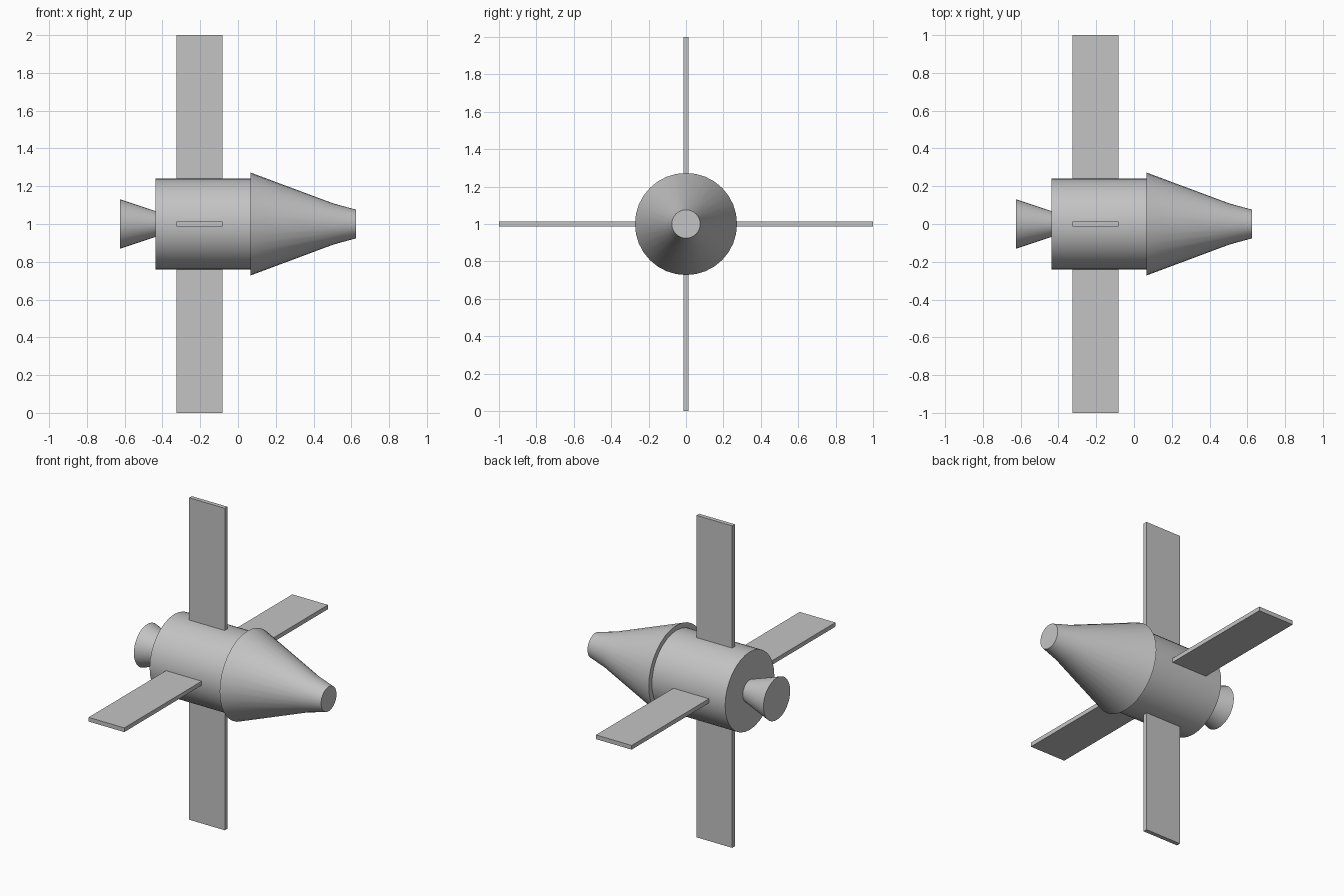
import bpy
import bmesh
import math
from mathutils import Matrix, Vector

cube = bpy.data.objects.get("Cube")
if cube:
    bpy.data.objects.remove(cube, do_unlink=True)

SIDES = 32
AXIS_Z = 1.0

grey = bpy.data.materials.new("light grey")
grey.use_nodes = True
colour = (0.55, 0.55, 0.55, 1)
grey.diffuse_color = colour
grey.node_tree.nodes["Principled BSDF"].inputs["Base Color"].default_value = colour


def finish(name, bm, smooth):
    bmesh.ops.recalc_face_normals(bm, faces=bm.faces[:])
    mesh = bpy.data.meshes.new(name)
    bm.to_mesh(mesh)
    bm.free()
    mesh.materials.append(grey)
    obj = bpy.data.objects.new(name, mesh)
    bpy.context.collection.objects.link(obj)
    obj.location.z = AXIS_Z
    if smooth:
        bpy.ops.object.select_all(action="DESELECT")
        obj.select_set(True)
        bpy.context.view_layer.objects.active = obj
        bpy.ops.object.shade_smooth_by_angle(angle=math.radians(30))
    return obj


def turned(name, profile):
    """Closed solid of revolution along x from (x, radius) points."""
    bm = bmesh.new()
    rings = []
    for x, r in profile:
        angles = [math.tau * i / SIDES for i in range(SIDES)]
        rings.append([bm.verts.new((x, r * math.cos(a), r * math.sin(a))) for a in angles])
    for a, b in zip(rings, rings[1:]):
        for i in range(SIDES):
            j = (i + 1) % SIDES
            bm.faces.new((a[i], a[j], b[j], b[i]))
    bm.faces.new(rings[0])
    bm.faces.new(rings[-1])
    return finish(name, bm, True)


def panel(name, angle):
    """Thin solar panel reaching outwards from inside the body."""
    inner, outer = 0.2, 1.0
    bm = bmesh.new()
    bmesh.ops.create_cube(bm, size=1)
    bmesh.ops.scale(bm, vec=Vector((0.245, outer - inner, 0.026)), verts=bm.verts)
    bmesh.ops.translate(bm, vec=Vector((-0.204, (inner + outer) / 2, 0)), verts=bm.verts)
    bmesh.ops.rotate(bm, cent=(0, 0, 0), matrix=Matrix.Rotation(angle, 3, "X"), verts=bm.verts)
    return finish(name, bm, False)


# Hull parts
turned("engine_nozzle", [(-0.624, 0.131), (-0.43, 0.066)])
turned("service_body", [(-0.438, 0.242), (0.066, 0.242)])
turned("nose_capsule", [(0.065, 0.273), (0.504, 0.109), (0.624, 0.076)])

# Four panels in a cross
for i, side in enumerate(("back", "top", "front", "bottom")):
    panel(side + "_panel", i * math.pi / 2)
